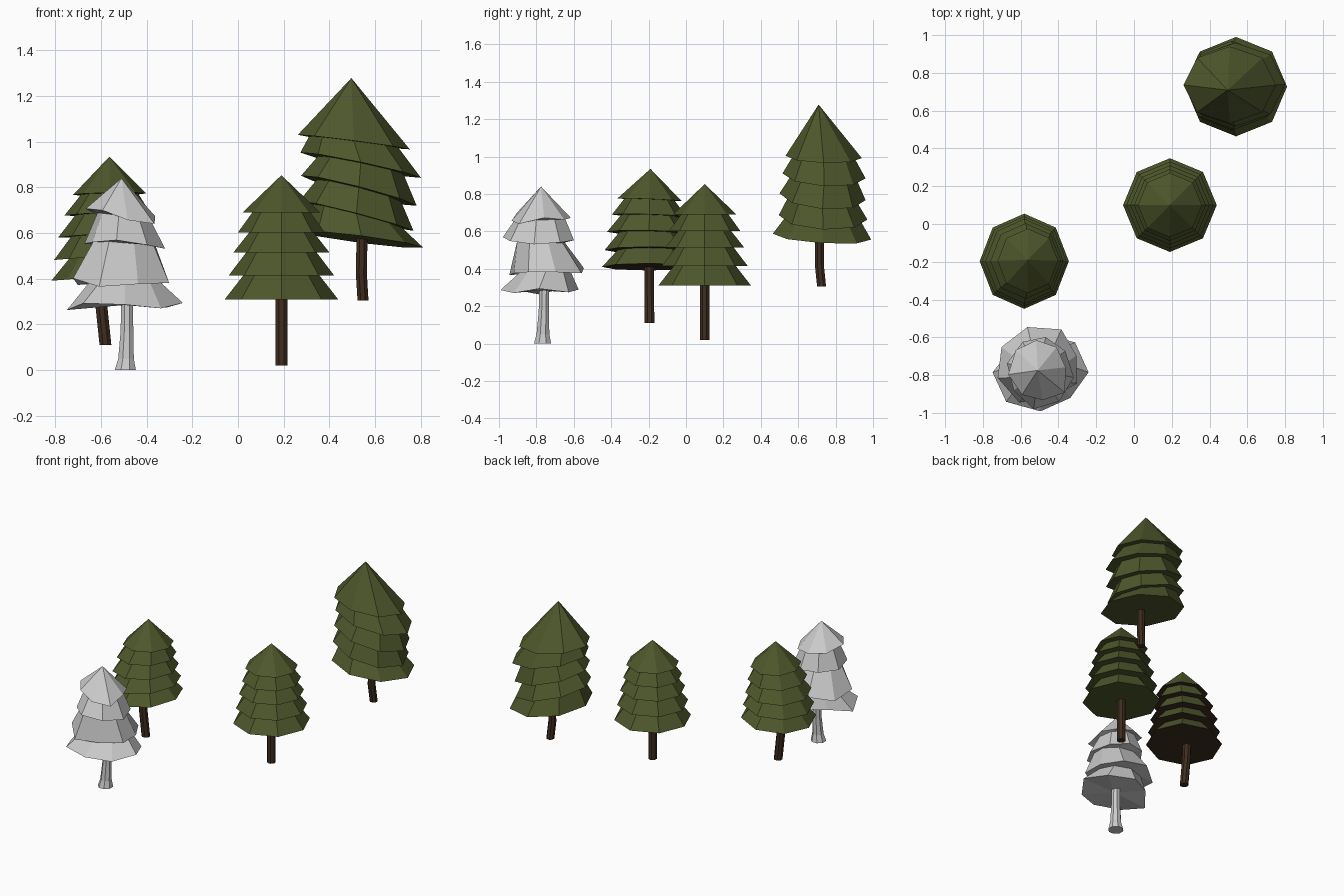
import bpy, bmesh, math, random

if "Cube" in bpy.data.objects:
    bpy.data.objects.remove(bpy.data.objects["Cube"])

random.seed(4)
SIDES = 8


def material(name, color):
    m = bpy.data.materials.new(name)
    m.diffuse_color = color
    m.use_nodes = True
    m.node_tree.nodes["Principled BSDF"].inputs["Base Color"].default_value = m.diffuse_color
    return m


GREEN = material("needle_green", (0.075, 0.095, 0.025, 1))
BROWN = material("bark_brown", (0.05, 0.026, 0.014, 1))


def finish(bm, name, mats):
    bmesh.ops.recalc_face_normals(bm, faces=bm.faces[:])
    me = bpy.data.meshes.new(name)
    bm.to_mesh(me)
    bm.free()
    for m in mats:
        me.materials.append(m)
    ob = bpy.data.objects.new(name, me)
    bpy.context.collection.objects.link(ob)


def ring(bm, c, rx, ry, sx=0, sy=0, turn=0, rough=0):
    """Octagon round c, tilted by slopes sx, sy, optionally ragged."""
    vs = []
    for i in range(SIDES):
        a = 2 * math.pi * i / SIDES + turn
        k = 1 + random.uniform(-1.6, 0.4) * rough * 2
        x, y = rx * k * math.cos(a), ry * k * math.sin(a)
        z = c[2] + sx * x + sy * y + random.uniform(-0.4, 0.4) * rough
        vs.append(bm.verts.new((c[0] + x, c[1] + y, z)))
    return vs


def bridge(bm, a, b, mat=0):
    for i in range(SIDES):
        j = (i + 1) % SIDES
        bm.faces.new((a[i], a[j], b[j], b[i])).material_index = mat


def fan(bm, a, tip, mat=0):
    t = bm.verts.new(tip)
    for i in range(SIDES):
        bm.faces.new((a[i], a[(i + 1) % SIDES], t)).material_index = mat


def trunk(name, path, mats):
    """path: (x, y, z, radius) points from the ground up."""
    bm = bmesh.new()
    rings = [ring(bm, p, p[3], p[3], turn=math.pi / 8) for p in path]
    for a, b in zip(rings, rings[1:]):
        bridge(bm, a, b)
    fan(bm, rings[0], path[0][:3])
    fan(bm, rings[-1], path[-1][:3])
    finish(bm, name, mats)


def foliage(name, tiers, apex, mats, under=0, rough=0, twist=0, neck=0.67):
    """tiers: (x, y, z, rx, ry, sx, sy) skirts from the bottom up."""
    bm = bmesh.new()
    inner = None
    for i, (x, y, z, rx, ry, sx, sy) in enumerate(tiers):
        rim = ring(bm, (x, y, z), rx, ry, sx, sy, twist * i, rough)
        if inner:
            bridge(bm, inner, rim, under)
        else:
            fan(bm, rim, (x, y, z), under)
        if i + 1 < len(tiers):
            n = tiers[i + 1]
            inner = ring(bm, n[:3], rx * neck, ry * neck, n[5], n[6], twist * i)
            bridge(bm, rim, inner)
        else:
            fan(bm, rim, apex)
    finish(bm, name, mats)


# Straight middle tree
trunk("middle_trunk", [(0.19, 0.10, 0.02, 0.028), (0.19, 0.10, 0.35, 0.028)], [BROWN])
foliage("middle_foliage",
        [(0.19, 0.10, z, r, r, 0, 0) for z, r in
         ((0.31, 0.248), (0.415, 0.23), (0.515, 0.21), (0.603, 0.19), (0.69, 0.17))],
        (0.19, 0.10, 0.853), [GREEN])

# Leaning left tree with brown undersides
trunk("left_trunk", [(-0.58, -0.195, 0.11, 0.028), (-0.60, -0.197, 0.30, 0.028),
                     (-0.607, -0.197, 0.44, 0.028)], [BROWN])
foliage("left_foliage",
        [(-0.581, -0.197, 0.41, 0.236, 0.252, 0.08, 0),
         (-0.581, -0.197, 0.50, 0.224, 0.238, 0.08, 0),
         (-0.58, -0.197, 0.593, 0.207, 0.225, 0.06, -0.02),
         (-0.573, -0.196, 0.684, 0.187, 0.20, 0.04, -0.03),
         (-0.562, -0.195, 0.77, 0.16, 0.171, 0.02, -0.04)],
        (-0.563, -0.19, 0.934), [GREEN, BROWN], under=1)

# Tall crooked back tree with tilted tiers
trunk("back_trunk", [(0.547, 0.725, 0.305, 0.026), (0.54, 0.713, 0.42, 0.026),
                     (0.543, 0.713, 0.61, 0.026)], [BROWN])
foliage("back_foliage",
        [(0.54, 0.727, 0.572, 0.27, 0.263, -0.13, -0.06),
         (0.518, 0.733, 0.675, 0.25, 0.237, -0.26, -0.05),
         (0.529, 0.73, 0.785, 0.253, 0.23, -0.26, -0.08),
         (0.537, 0.738, 0.897, 0.264, 0.222, -0.21, -0.06),
         (0.507, 0.736, 0.998, 0.245, 0.204, -0.13, -0.03)],
        (0.496, 0.709, 1.278), [GREEN], neck=0.74)

# Ragged grey front tree with flared trunk
trunk("front_trunk", [(-0.493, -0.767, 0.0, 0.05), (-0.49, -0.765, 0.05, 0.037),
                      (-0.486, -0.76, 0.17, 0.03), (-0.485, -0.757, 0.33, 0.028)], [])
foliage("front_foliage",
        [(-0.495, -0.785, 0.285, 0.25, 0.215, 0.02, 0.0),
         (-0.495, -0.75, 0.385, 0.232, 0.212, 0.0, 0.0),
         (-0.497, -0.775, 0.55, 0.188, 0.21, -0.05, -0.08),
         (-0.50, -0.776, 0.675, 0.165, 0.18, -0.12, 0.0)],
        (-0.51, -0.775, 0.84), [], rough=0.05, twist=0.3, neck=0.62)
